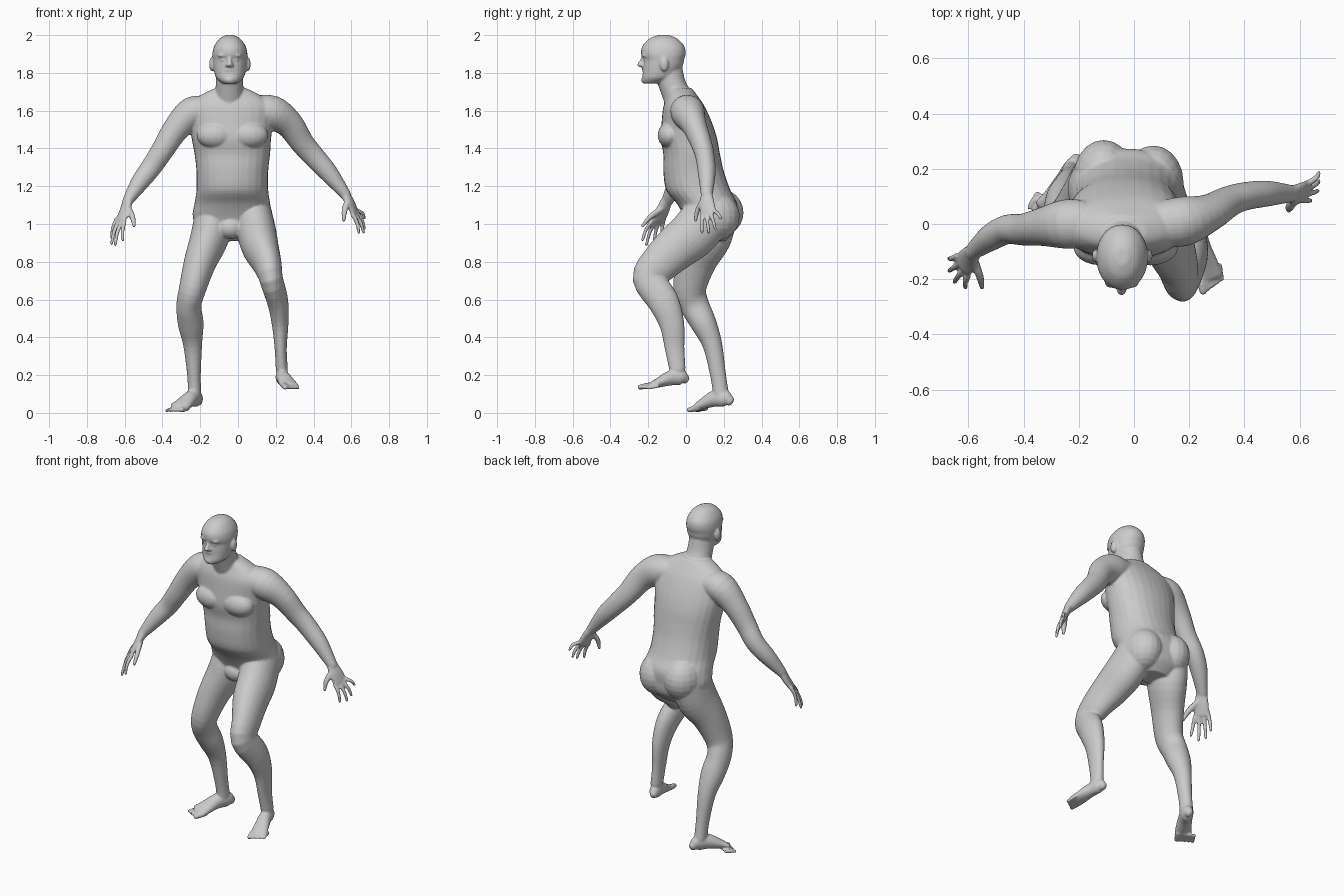
import bpy
import bmesh
from math import sin, cos, pi, sqrt
from mathutils import Vector, Matrix

cube = bpy.data.objects.get("Cube")
if cube:
    bpy.data.objects.remove(cube, do_unlink=True)

X, Y, Z = Vector((1, 0, 0)), Vector((0, 1, 0)), Vector((0, 0, 1))
bm = bmesh.new()          # dimensions are in hundredths, scaled at the end


def lerp(a, b, t):
    return tuple(p + (q - p) * t for p, q in zip(a, b))


def spline(rows, steps=4):
    """Catmull-Rom through rows of (x, y, z, radius_u, radius_v)."""
    padded = [rows[0]] + list(rows) + [rows[-1]]
    result = []
    for a, b, c, d in zip(padded, padded[1:], padded[2:], padded[3:]):
        for step in range(steps):
            t = step / steps
            result.append(tuple(
                q + t * (r - p + t * (2 * p - 5 * q + 4 * r - s
                                      + t * (3 * (q - r) + s - p))) / 2
                for p, q, r, s in zip(a, b, c, d)))
    result.append(tuple(rows[-1]))
    return result


def loft(rows, ref=X, level=False, power=2.0, sides=28):
    """Skin elliptical sections along a path; level keeps them horizontal."""
    rows = spline(rows)
    points = [Vector(row[:3]) for row in rows]
    sections = []
    for i, row in enumerate(rows):
        ahead = points[min(i + 1, len(points) - 1)] - points[max(i - 1, 0)]
        normal = Z if level else ahead.normalized()
        sections.append((points[i], normal, row[3], row[4]))
    if not level:          # rounded ends
        for end, sign in ((0, -1), (-1, 1)):
            point, normal, ru, rv = sections[end]
            for k in (0.5, 0.87):
                scale = sqrt(1 - k * k)
                cap = (point + normal * sign * k * min(ru, rv), normal,
                       ru * scale, rv * scale)
                sections.insert(0 if sign < 0 else len(sections), cap)
    rings = []
    for point, normal, ru, rv in sections:
        u = (ref - normal * ref.dot(normal)).normalized()
        v = normal.cross(u)
        ring = []
        for k in range(sides):
            c, s = cos(2 * pi * k / sides), sin(2 * pi * k / sides)
            fit = (abs(c) ** power + abs(s) ** power) ** (-1 / power)
            ring.append(bm.verts.new(point + u * c * fit * ru + v * s * fit * rv))
        rings.append(ring)
    for low, high in zip(rings, rings[1:]):
        for k in range(sides):
            n = (k + 1) % sides
            bm.faces.new((low[k], low[n], high[n], high[k]))
    bm.faces.new(rings[0][::-1])
    bm.faces.new(rings[-1])


def blob(centre, radii):
    bmesh.ops.create_uvsphere(
        bm, u_segments=20, v_segments=12, radius=1,
        matrix=Matrix.Translation(centre) @ Matrix.Diagonal((*radii, 1)))


def digit(base, tip, thick, thin, bend=Vector()):
    middle = Vector(lerp(base, tip, 0.5)) + bend
    loft([(*base, thick, thick), (*middle, (thick + thin) / 2, thick),
          (*tip, thin, thin)], ref=Vector((0.3, 0.9, 0.2)), sides=12)


def fingers(first, last, tips, bend):
    for i, tip in enumerate(tips):
        digit(lerp(first, last, i / 3), tip, 1.15, 0.85, bend)


def toes(big, little, back):
    for i in range(5):
        tip = lerp(big, little, i / 4)
        size = 1.6 if i == 0 else 1.25 - 0.06 * i
        digit(Vector(tip) + Vector(back), tip, size, size * 0.85)


# Torso
loft([(-3, 14, 91, 9, 7), (-3, 14, 97, 18, 12), (-3, 13, 104, 21, 14),
      (-3, 11, 111, 20, 16), (-3, 6.5, 118, 19, 17), (-3, 4, 128, 19, 16),
      (-3, 3, 137, 20, 15), (-3.5, 1.5, 145, 21, 15),
      (-3.5, 0.5, 153, 22, 13.5), (-3.5, -1, 162, 22, 11),
      (-4, -2, 168, 16, 8), (-4, -3, 172, 8, 6)], level=True, power=2.2)
for side in (-1, 1):       # chest and buttocks
    blob((-3 + 9 * side, -8.5, 147), (10, 6.5, 7))
    blob((-2 + 9 * side, 16 - side, 105 - side), (11, 13.5, 13))
blob((-4, 4, 98), (7, 6, 6))

# Neck and head
loft([(-4.5, -3, 163, 8, 8), (-4.5, -5.5, 170, 7.5, 8),
      (-4.5, -8, 176, 7.2, 7.6), (-4.5, -10, 183, 7, 8)], level=True)
loft([(-4.3, -17.5, 174.5, 4, 5.5), (-4.3, -15, 177, 7, 8.3),
      (-4.3, -13.5, 180, 8.2, 9.4), (-4.3, -12.2, 184, 8.9, 10.6),
      (-4.3, -11.8, 187, 9.2, 10.8), (-4.3, -12, 190, 9.3, 11.8),
      (-4.3, -12, 194, 8.4, 11.2), (-4.3, -12, 198, 5.6, 7.6),
      (-4.3, -11.8, 200, 2.2, 3)], level=True, power=2.1)
loft([(-4.5, -22, 189, 1, 1), (-4.5, -23.2, 186.5, 1.1, 1.2),
      (-4.5, -24.6, 184.3, 1.7, 1.3)], sides=12)
blob((-4.5, -22, 181.6), (2.8, 1.4, 0.9))
blob((-4.5, -21.4, 179.9), (2.4, 1.5, 0.9))
blob((-4.5, -21, 176.4), (3.2, 2.8, 2.2))
for side in (-1, 1):       # eyes, brows, nostrils and ears
    blob((-4.5 + 3.3 * side, -21.2, 186.8), (1.5, 1.2, 0.8))
    blob((-4.5 + 3.4 * side, -21.6, 189.2), (2.8, 1.7, 1))
    blob((-4.5 + 1.3 * side, -22.9, 184), (1, 1.3, 0.9))
    blob((-4.3 + 9.6 * side, -11.5, 184.5), (1.4, 2.3, 3.7))

# Right arm and hand
loft([(-15, 0, 160, 8, 7), (-24, 0, 159, 9, 8.5), (-33, -1, 150, 7, 7),
      (-40, -2, 139, 5.8, 6), (-46, -2, 130, 5.3, 5.5),
      (-52, -5, 122, 4.8, 4.8), (-58.5, -10, 112, 3.1, 2.8)], ref=Y)
across = Vector((-0.4, 0.9, 0.2))
loft([(-58, -10, 113, 3, 2.6), (-60, -12.5, 107, 4.2, 2),
      (-62, -15, 102, 4.6, 1.5)], ref=across)
fingers((-60, -18.5, 101), (-64, -11.5, 103),
        [(-61, -23, 91.5), (-65, -21, 89), (-67, -17, 89.5), (-67, -12.5, 92.5)],
        Vector((-0.6, -0.5, 0.5)))
digit((-58, -13, 108), (-55, -23, 99), 1.7, 0.95, Vector((0.6, -0.8, 0.3)))

# Left arm and hand
loft([(8, 0, 161, 8, 7), (18, 1, 159, 9, 9), (27, 4, 153, 6.8, 7.5),
      (34, 8, 143, 5.6, 6.3), (40, 10, 136, 5.1, 5.8),
      (48, 11, 127, 4.7, 5), (57, 11, 115.5, 3.1, 2.9)], ref=Y)
loft([(56.5, 11, 116, 3, 2.6), (59.5, 11, 111, 4.2, 2),
      (61.8, 11.8, 106, 4.5, 1.5)], ref=Vector((0.3, 0.9, 0.2)))
fingers((60.5, 8.5, 105), (63.5, 15, 107),
        [(64, 8.5, 95.5), (66.5, 12, 95.5), (67, 15.5, 97.5), (67, 18.5, 103)],
        Vector((0.7, 0, 0.6)))
digit((58, 9, 112), (56, 5, 102), 1.7, 0.95, Vector((-0.6, -0.9, 0.3)))

# Right leg and foot
loft([(-13, 14, 104, 10, 13), (-15, 11, 93, 10.2, 13),
      (-20, 5.5, 80, 8.6, 10.5), (-24, 2, 66, 7.2, 8.8),
      (-26, 4.5, 57, 6.6, 7.8), (-25, 9.5, 47, 6.8, 6.8),
      (-24, 14, 36, 5, 5.2), (-23.3, 17, 20, 3.6, 4.2),
      (-23, 18.5, 10, 3.5, 4.2)])
loft([(-21, 23, 6.5, 2.4, 2.8), (-22, 20.5, 7.6, 3.5, 4.4),
      (-25, 15, 7.5, 4, 4.3), (-29, 8.5, 4.6, 4.8, 2.7),
      (-31.5, 5.5, 3, 5.2, 1.7)])
toes((-30, 1.5, 1.6), (-38, 6, 1.2), (3, 5, 1))

# Left leg and foot
loft([(8, 12, 105, 10, 13), (10, 4, 95, 10.3, 13),
      (12, -5, 87.5, 9.6, 12), (15.5, -14, 79, 7.6, 10.4),
      (17.5, -19.5, 71, 6.3, 8.8), (21, -12, 59, 5.6, 8.2),
      (22.3, -7.5, 47, 4.4, 6.6), (22.6, -6, 34, 3.2, 5.2),
      (23.2, -4.5, 23, 3.2, 4.3)])
loft([(22.5, -0.5, 18, 2.3, 2.6), (23, -2.5, 18.8, 3.2, 4),
      (24, -8, 18.5, 3.7, 4), (26, -14.5, 16, 4.5, 2.6),
      (27.2, -19, 14.4, 4.9, 1.6)])
toes((25, -24.5, 13.6), (31.8, -20, 13.2), (-0.8, 5, 1))

# Fuse everything into one smooth skin
bm.normal_update()
bmesh.ops.recalc_face_normals(bm, faces=bm.faces)
bmesh.ops.scale(bm, vec=(0.01, 0.01, 0.01), verts=bm.verts)
mesh = bpy.data.meshes.new("body")
bm.to_mesh(mesh)
bm.free()
mesh.shade_smooth()
body = bpy.data.objects.new("body", mesh)
bpy.context.collection.objects.link(body)

skin = bpy.data.materials.new("plain grey")
skin.use_nodes = True
grey = (0.6, 0.6, 0.6, 1)
skin.diffuse_color = grey
skin.node_tree.nodes["Principled BSDF"].inputs["Base Color"].default_value = grey
mesh.materials.append(skin)

remesh = body.modifiers.new("fuse", 'REMESH')
remesh.mode = 'VOXEL'
remesh.voxel_size = 0.006
remesh.use_smooth_shade = True
relax = body.modifiers.new("relax", 'SMOOTH')
relax.factor = 0.5
relax.iterations = 5
